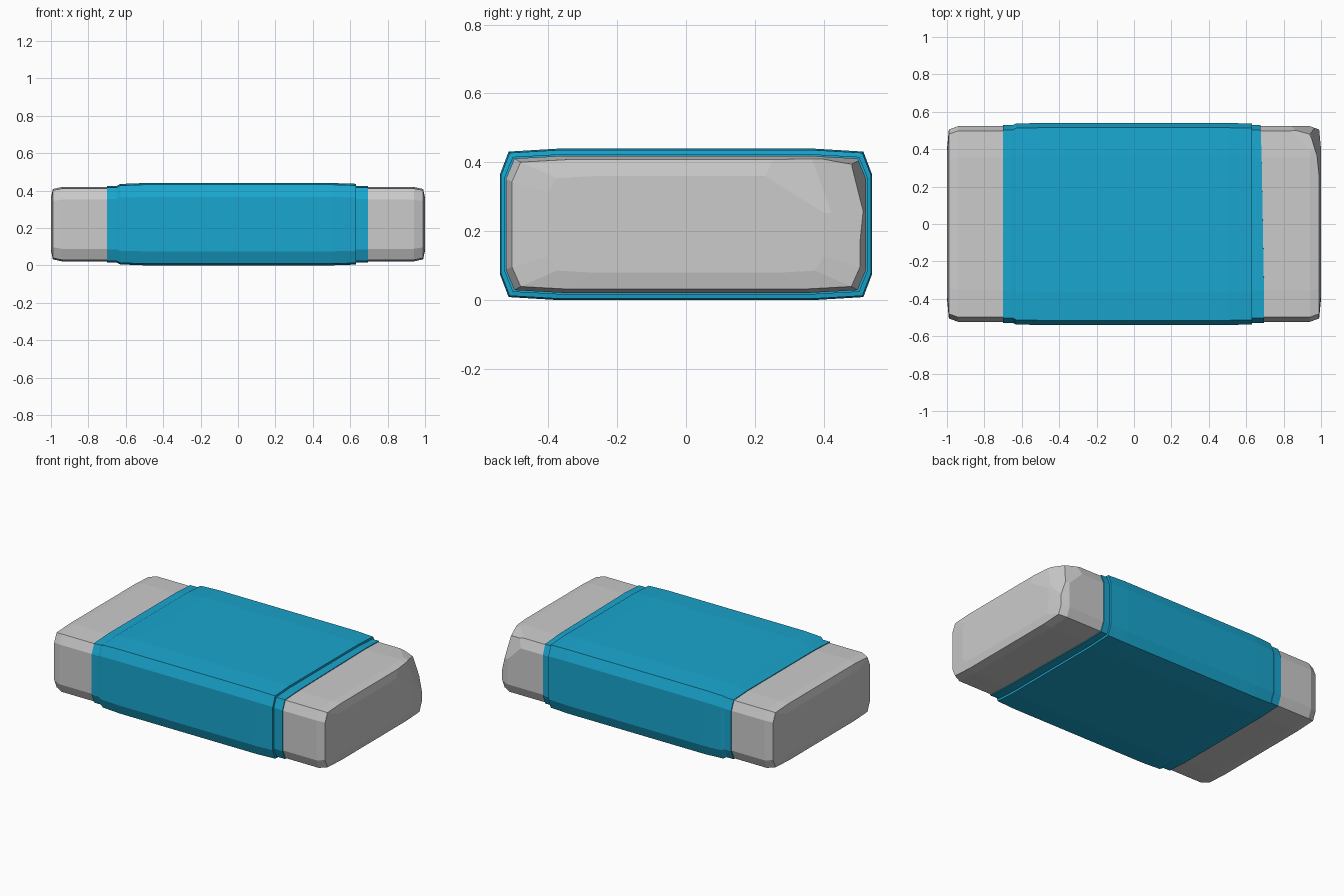
import bpy, bmesh
from mathutils import Vector

if "Cube" in bpy.data.objects:
    bpy.data.objects.remove(bpy.data.objects["Cube"])

CZ = 0.22  # height of the long axis


def ring(bm, x, quad, taper=0.0):
    """Twelve-sided rounded-rectangle section; taper pulls x in towards +y."""
    (a, b), (c, d), (e, f) = quad
    half = [(a, b), (c, d), (e, f), (-e, f), (-c, d), (-a, b)]
    pts = half + [(-y, -z) for y, z in half]
    return [bm.verts.new((x - taper * max(y, 0), y, CZ + z)) for y, z in pts]


def bridge(bm, r0, r1):
    n = len(r0)
    for i in range(n):
        j = (i + 1) % n
        bm.faces.new((r0[i], r0[j], r1[j], r1[i]))


def section(y, z):
    return [(y, z * 0.66), (y - 0.025, z * 0.96), (y * 0.68, z)]


def finish(bm, name, color=None):
    bmesh.ops.recalc_face_normals(bm, faces=bm.faces[:])
    mesh = bpy.data.meshes.new(name)
    bm.to_mesh(mesh)
    bm.free()
    ob = bpy.data.objects.new(name, mesh)
    bpy.context.collection.objects.link(ob)
    if color:
        mat = bpy.data.materials.new(name + "_colour")
        mat.diffuse_color = color
        mat.use_nodes = True
        mat.node_tree.nodes["Principled BSDF"].inputs["Base Color"].default_value = mat.diffuse_color
        mesh.materials.append(mat)
    return ob


# Eraser block: lofted bar with softened, slightly domed ends
bm = bmesh.new()
stations = [(-1.0, 0.40, 0.14), (-0.99, 0.505, 0.188), (-0.94, 0.523, 0.199),
            (0.94, 0.523, 0.199), (0.99, 0.505, 0.188), (1.0, 0.40, 0.14)]
rings = [ring(bm, x, section(y, z)) for x, y, z in stations]
for r0, r1 in zip(rings, rings[1:]):
    bridge(bm, r0, r1)
bm.faces.new(rings[0])
bm.faces.new(rings[-1])

# Worn corner: shallow slices around the +x, +y, top corner
cuts = [((0.95, 0.46, 0.395), (0.75, 0.45, 0.6)),
        ((0.985, 0.38, 0.36), (1.0, 0.10, 0.16)),
        ((0.975, 0.44, 0.32), (1.0, 0.35, 0.25)),
        ((0.90, 0.47, 0.405), (0.2, 0.25, 1.0)),
        ((0.94, 0.50, 0.33), (0.3, 1.0, 0.3))]
for co, no in cuts:
    geom = bm.verts[:] + bm.edges[:] + bm.faces[:]
    res = bmesh.ops.bisect_plane(bm, geom=geom, plane_co=Vector(co),
                                 plane_no=Vector(no).normalized(), clear_outer=True)
    edges = [g for g in res["geom_cut"] if isinstance(g, bmesh.types.BMEdge)]
    if edges:
        bmesh.ops.contextual_create(bm, geom=edges)
finish(bm, "eraser_block")

# Sleeve: thin band at both ends, thicker wrap in the middle
bm = bmesh.new()
inner, band, wrap = section(0.518, 0.196), section(0.528, 0.204), section(0.54, 0.22)
profile = [(-0.70, inner, 0), (-0.70, band, 0), (-0.65, band, 0), (-0.63, section(0.537, 0.215), 0),
           (-0.50, wrap, 0), (0.50, wrap, 0), (0.63, section(0.537, 0.216), 0),
           (0.632, band, 0), (0.695, band, 0.035), (0.695, inner, 0.035)]
rings = [ring(bm, x, s, t) for x, s, t in profile]
for r0, r1 in zip(rings, rings[1:] + rings[:1]):
    bridge(bm, r0, r1)
finish(bm, "sleeve", (0.01, 0.38, 0.62, 1))
